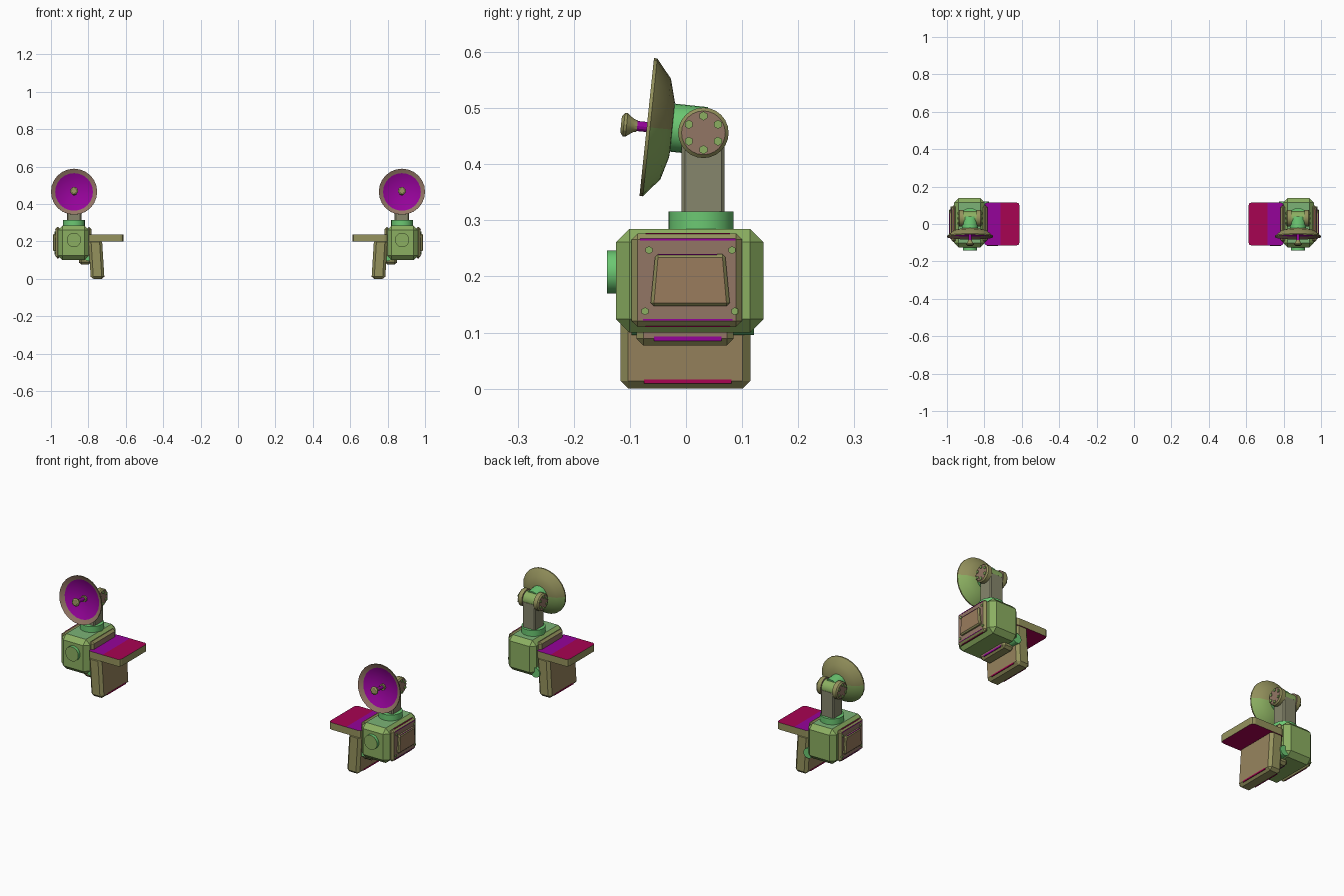
import bpy, bmesh
from math import radians, pi, cos, sin
from mathutils import Matrix, Vector

cube = bpy.data.objects.get("Cube")
if cube:
    bpy.data.objects.remove(cube, do_unlink=True)


def material(name, rgb):
    m = bpy.data.materials.new(name)
    m.use_nodes = True
    m.diffuse_color = (*rgb, 1)
    m.node_tree.nodes["Principled BSDF"].inputs["Base Color"].default_value = (*rgb, 1)
    return m


GREEN = material("bright green", (0.15, 0.58, 0.17))
SAGE = material("sage green", (0.20, 0.45, 0.18))
MOSS = material("moss green", (0.26, 0.43, 0.12))
OLIVE = material("olive brown", (0.30, 0.29, 0.11))
GREY = material("grey olive", (0.24, 0.24, 0.15))
TAN = material("tan brown", (0.31, 0.23, 0.11))
MAUVE = material("mauve brown", (0.29, 0.18, 0.13))
CLAY = material("clay brown", (0.32, 0.20, 0.11))
PURPLE = material("purple", (0.30, 0.001, 0.32))
CRIMSON = material("crimson", (0.39, 0.001, 0.085))

CX = 0.877                      # centre line of each unit
ALONG_X = Matrix.Rotation(pi / 2, 4, 'Y')
ALONG_Y = Matrix.Rotation(pi / 2, 4, 'X')      # local z points to the front
DISH_AXIS = Matrix.Rotation(radians(84), 4, 'X')


def finish(bm, name, mats, rule=None, smooth=False):
    """Store the mesh, colour its faces by rule and mirror it to the other side."""
    bmesh.ops.recalc_face_normals(bm, faces=bm.faces)
    bm.normal_update()
    if rule:
        for f in bm.faces:
            f.material_index = rule(f)
    me = bpy.data.meshes.new(name)
    bm.to_mesh(me)
    bm.free()
    for m in mats:
        me.materials.append(m)
    ob = bpy.data.objects.new(name, me)
    bpy.context.collection.objects.link(ob)
    mod = ob.modifiers.new("mirror", 'MIRROR')
    mod.use_mirror_merge = False
    if smooth:
        bpy.ops.object.select_all(action='DESELECT')
        ob.select_set(True)
        bpy.context.view_layer.objects.active = ob
        bpy.ops.object.shade_smooth_by_angle(angle=radians(25))


def block(lo, hi, bevel=0, axis=None):
    """Bevelled box; axis limits the bevel to edges running that way."""
    lo, hi = Vector(lo), Vector(hi)
    bm = bmesh.new()
    bmesh.ops.create_cube(bm, size=1)
    for v in bm.verts:
        v.co = (lo + hi) / 2 + v.co * (hi - lo)
    if bevel:
        edges = [e for e in bm.edges if axis is None
                 or abs((e.verts[0].co - e.verts[1].co).normalized()[axis]) > 0.9]
        bmesh.ops.bevel(bm, geom=edges, offset=bevel, segments=2 if axis == 2 else 1,
                        profile=0.5, affect='EDGES')
    return bm


def lathe(profile, at, turn=Matrix(), sides=24, bm=None):
    """Spin (radius, height) points round local z, then turn and place."""
    bm = bm or bmesh.new()
    place = Matrix.Translation(at) @ turn
    rings = []
    for r, h in profile:
        n = sides if r else 1
        rings.append([bm.verts.new(place @ Vector((r * cos(2 * pi * i / sides),
                                                  r * sin(2 * pi * i / sides), h)))
                      for i in range(n)])
    for a, b in zip(rings, rings[1:]):
        for i in range(sides):
            j = (i + 1) % sides
            face = [a[i % len(a)], a[j % len(a)], b[j % len(b)], b[i % len(b)]]
            bm.faces.new(list(dict.fromkeys(face)))
    return bm


def rod(r, length, at, turn=Matrix(), sides=24, bm=None, c=0):
    """Closed cylinder with a small chamfer c on its far end."""
    pts = [(0, 0), (r, 0), (r, length - c)]
    pts += [(r - c, length)] if c else []
    return lathe(pts + [(0, length)], at, turn, sides, bm)


def sideways(f):
    return int(abs(f.normal.x) > 0.8)


# Housing with a round front cover
finish(block((0.798, -0.125, 0.10), (0.962, 0.138, 0.285), 0.024), "housing", [MOSS, SAGE],
       lambda f: int(f.normal.z > 0.9))
finish(rod(0.038, 0.029, (CX, -0.112, 0.208), ALONG_Y), "front_cover", [GREEN, MOSS],
       lambda f: int(f.normal.y < -0.9), True)

# Flanges on both sides of the housing
for name, x0, x1 in (("outer_flange", 0.95, 0.977), ("inner_flange", 0.784, 0.81)):
    finish(block((x0, -0.097, 0.11), (x1, 0.10, 0.277), 0.011), name, [OLIVE, MAUVE], sideways)

# Raised hatch, wider at its foot
bm = block((0.965, -0.063, 0.147), (0.99, 0.078, 0.24), 0.006)
for v in bm.verts:
    if v.co.z > 0.2:
        v.co.y = 0.0075 + (v.co.y - 0.0075) * 0.89
finish(bm, "outer_hatch", [OLIVE, CLAY], sideways)

bm = bmesh.new()
for y, z in ((-0.066, 0.247), (0.082, 0.247), (-0.073, 0.138), (0.087, 0.138)):
    rod(0.007, 0.009, (0.972, y, z), ALONG_X, 6, bm)
finish(bm, "flange_bolts", [MOSS])

# Joint under the housing
finish(block((0.785, -0.088, 0.077), (0.85, 0.085, 0.125), 0.012), "lower_bracket",
       [OLIVE, MAUVE], sideways)
finish(rod(0.026, 0.218, (0.80, 0.121, 0.122), ALONG_Y, 16), "hinge_pin", [GREEN], None, True)

# Leaning leg
bm = block((0.727, -0.117, 0), (0.80, 0.115, 0.21), 0.014)
for v in bm.verts:
    v.co.x -= 0.013 * (1 - v.co.z / 0.21)
finish(bm, "leg", [OLIVE, TAN], sideways)

# Thin painted trim lines on flange, hatch, bracket and leg: x, z, half length, height
for name, paint, x, z, half, height in (
        ("flange_upper_line", PURPLE, 0.9755, 0.266, 0.085, 0.003),
        ("flange_top_line", CRIMSON, 0.966, 0.2765, 0.075, 0.002),
        ("flange_lower_line", PURPLE, 0.9755, 0.123, 0.08, 0.003),
        ("flange_bottom_line", CRIMSON, 0.966, 0.111, 0.075, 0.003),
        ("hatch_line", PURPLE, 0.984, 0.2385, 0.052, 0.003),
        ("bracket_line", PURPLE, 0.8485, 0.089, 0.06, 0.008),
        ("outer_leg_line", CRIMSON, 0.787, 0.013, 0.078, 0.007),
        ("inner_leg_line", CRIMSON, 0.7155, 0.013, 0.078, 0.007)):
    finish(block((x - 0.002, 0.003 - half, z - height / 2), (x + 0.002, 0.003 + half, z + height / 2)),
           name, [paint])

# Shelf, painted in two bands on top
bm = block((0.612, -0.115, 0.20), (0.80, 0.115, 0.237), 0.016, 2)
bmesh.ops.bisect_plane(bm, geom=bm.verts[:] + bm.edges[:] + bm.faces[:],
                       plane_co=(0.715, 0, 0), plane_no=(1, 0, 0))


def shelf_paint(f):
    if abs(f.normal.z) < 0.5:
        return 0
    return 2 if f.normal.z > 0 and f.calc_center_median().x > 0.715 else 1


finish(bm, "shelf", [OLIVE, CRIMSON, PURPLE], shelf_paint)

# Turntable and mast
finish(rod(0.058, 0.04, (CX, 0.027, 0.276)), "turntable", [GREEN], None, True)
finish(block((0.838, -0.008, 0.31), (0.914, 0.069, 0.455), 0.006), "mast", [GREY])

# Pivot: end caps with rings of bolts, and a core
finish(rod(0.038, 0.08, (0.836, 0.031, 0.456), ALONG_X), "pivot_core", [MOSS], None, True)
bolts = bmesh.new()
for side, turn in ((1, ALONG_X), (-1, ALONG_X.inverted())):
    name = "outer_pivot_cap" if side > 0 else "inner_pivot_cap"
    finish(rod(0.045, 0.028, (CX + side * 0.034, 0.031, 0.456), turn, c=0.006), name,
           [OLIVE, MAUVE], sideways, True)
    for i in range(6):
        a = pi / 6 + i * pi / 3
        rod(0.008, 0.006, (CX + side * 0.06, 0.031 + 0.030 * cos(a), 0.456 + 0.030 * sin(a)),
            turn, 6, bolts)
finish(bolts, "pivot_bolts", [MOSS])

# Arm from pivot to dish, ending inside the dish shell
finish(rod(0.043, 0.061, (CX, 0.035, 0.459), DISH_AXIS), "dish_arm", [GREEN], None, True)

# Dish with a painted bowl
centre = Vector((0.8765, -0.067, 0.466))
axis = DISH_AXIS @ Vector((0, 0, 1))
bowl = [(0, -0.046), (0.05, -0.042), (0.09, -0.031), (0.1235, -0.003), (0.1235, 0.003),
        (0.101, -0.010), (0.055, -0.028), (0, -0.034)]


def dish_paint(f):
    off = f.calc_center_median() - centre
    radius = (off - axis * off.dot(axis)).length
    if f.normal.dot(axis) > 0.3:
        return 1 if radius < 0.10 else 2
    return 3 if off.z < -0.01 and radius < 0.115 else 0


finish(lathe(bowl, centre, DISH_AXIS), "dish", [OLIVE, PURPLE, MAUVE, MOSS], dish_paint, True)

# Feed horn on a stem with a collar at its root
finish(rod(0.009, 0.064, centre - axis * 0.033, DISH_AXIS, 12), "feed_stem", [PURPLE], None, True)
finish(rod(0.016, 0.014, centre - axis * 0.036, DISH_AXIS, 12), "feed_collar", [OLIVE], None, True)
finish(lathe([(0, 0.020), (0.010, 0.020), (0.012, 0.027), (0.021, 0.039), (0.021, 0.044),
              (0.014, 0.049), (0, 0.049)], centre, DISH_AXIS, 12), "feed_horn", [OLIVE],
       None, True)
